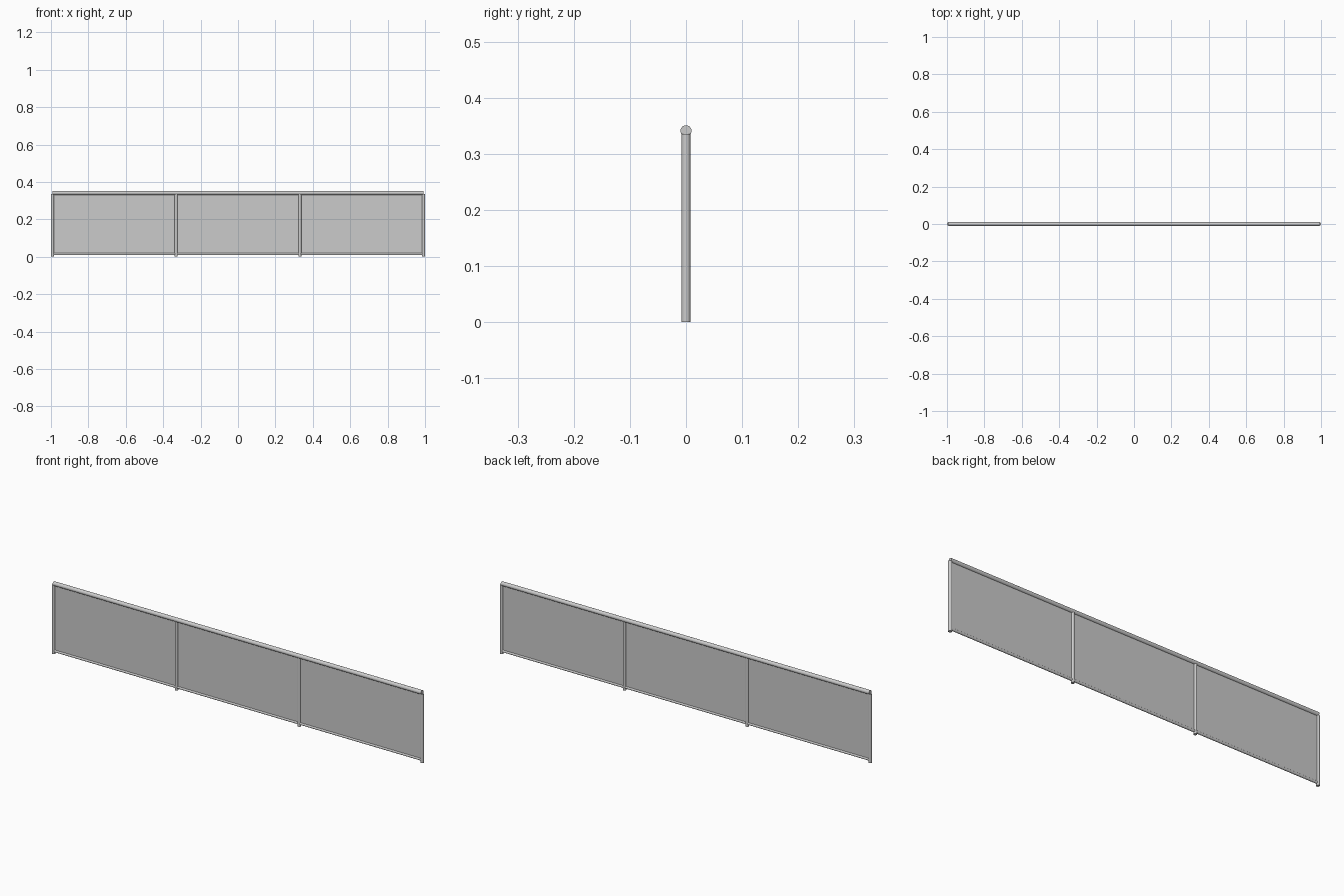
import bpy
from math import pi

if "Cube" in bpy.data.objects:
    bpy.data.objects.remove(bpy.data.objects["Cube"])

POST_X = 0.992      # outer post centre
BAY = 2 * POST_X / 3
POST_R = 0.008


def tube(name, radius, length, loc, along_x=False):
    rot = (0, pi / 2, 0) if along_x else (0, 0, 0)
    bpy.ops.mesh.primitive_cylinder_add(vertices=24, radius=radius, depth=length,
                                        location=loc, rotation=rot)
    ob = bpy.context.object
    ob.name = name
    bpy.ops.object.shade_smooth_by_angle()
    return ob


def box(name, size, loc):
    bpy.ops.mesh.primitive_cube_add(size=1, location=loc)
    ob = bpy.context.object
    ob.name = name
    ob.scale = size
    return ob


# Upright posts, tucked into the underside of the handrail
for i in range(4):
    tube(f"post_{i + 1}", POST_R, 0.335, (-POST_X + i * BAY, 0, 0.1675))

# Each bay: handrail length, lower rail and infill panel
for i in range(3):
    x = (i - 1) * BAY
    tube(f"handrail_{i + 1}", 0.01, BAY, (x, 0, 0.341), True)
    tube(f"lower_rail_{i + 1}", 0.006, BAY - POST_R, (x, 0, 0.014), True)
    box(f"panel_{i + 1}", (BAY - POST_R, 0.004, 0.32), (x, 0, 0.175))
